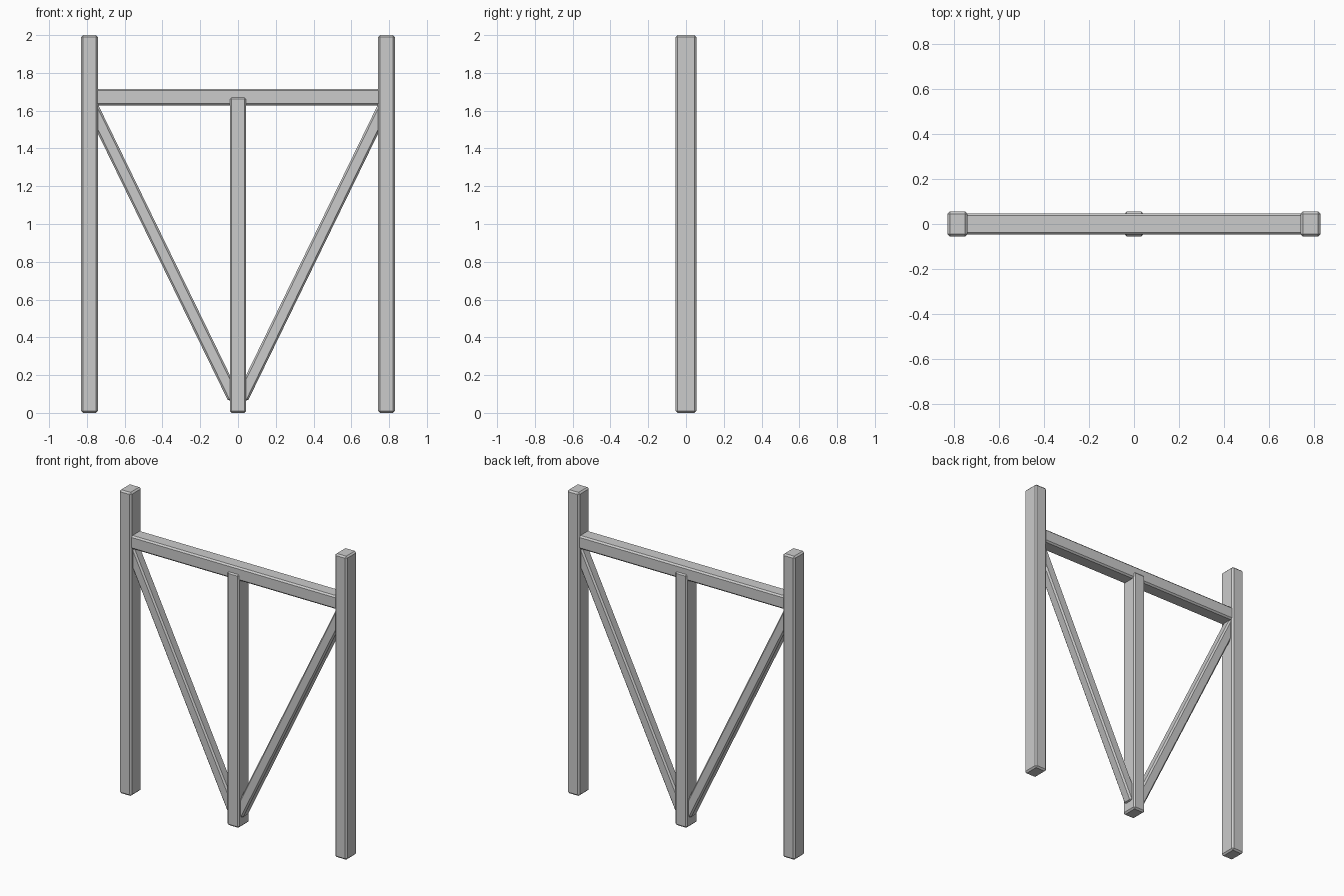
import bpy
import bmesh
from mathutils import Vector, Matrix

if "Cube" in bpy.data.objects:
    bpy.data.objects.remove(bpy.data.objects["Cube"])


def timber(name, start, end, width, depth, bevel=0.01):
    """Chamfered rectangular timber running from start to end in the xz plane."""
    start, end = Vector(start), Vector(end)
    along = end - start
    length = along.length
    zaxis = along.normalized()
    yaxis = Vector((0, 1, 0))
    xaxis = yaxis.cross(zaxis)
    rot = Matrix((xaxis, yaxis, zaxis)).transposed().to_4x4()
    bm = bmesh.new()
    bmesh.ops.create_cube(bm, size=1)
    bmesh.ops.scale(bm, vec=(width, depth, length), verts=bm.verts)
    bmesh.ops.bevel(bm, geom=bm.edges[:], offset=bevel, segments=1,
                    affect='EDGES', profile=0.5)
    bmesh.ops.transform(bm, matrix=Matrix.Translation((start + end) / 2) @ rot,
                        verts=bm.verts)
    mesh = bpy.data.meshes.new(name)
    bm.to_mesh(mesh)
    bm.free()
    obj = bpy.data.objects.new(name, mesh)
    bpy.context.collection.objects.link(obj)
    return obj


# Outer posts and diagonal braces, one pair per side
for side, s in (("left", -1), ("right", 1)):
    timber(f"{side}_post", (s * 0.786, 0, 0), (s * 0.786, 0, 2), 0.088, 0.111)
    timber(f"{side}_brace", (s * 0.02, 0, 0.075), (s * 0.78, 0, 1.635), 0.068, 0.068)

# Short centre post
timber("centre_post", (0, 0, 0), (0, 0, 1.672), 0.087, 0.111)

# Cross beam between the outer posts
timber("cross_beam", (-0.77, 0, 1.672), (0.77, 0, 1.672), 0.088, 0.095)
